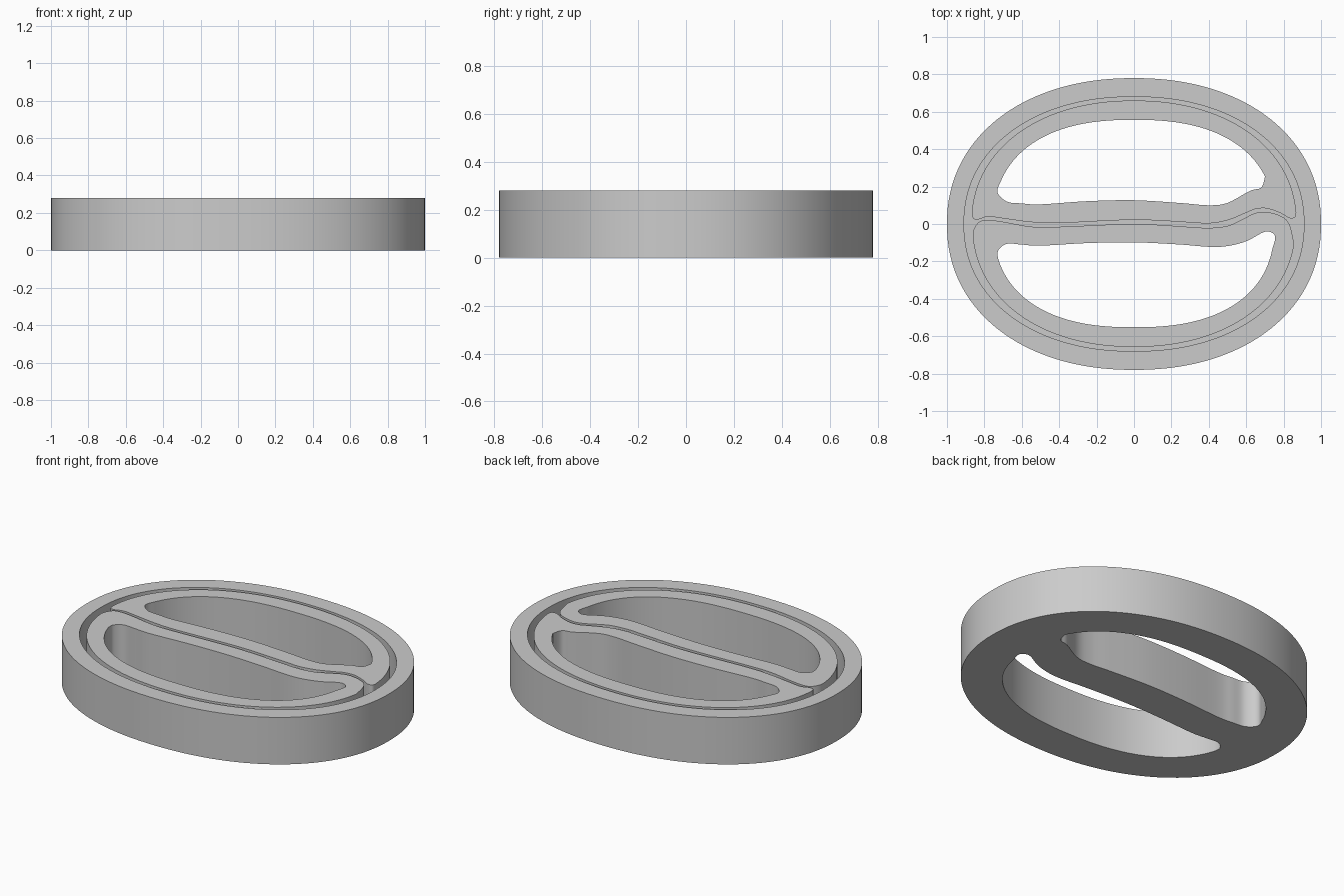
import bpy, bmesh
from math import sin, cos, radians

cube = bpy.data.objects.get("Cube")
if cube:
    bpy.data.objects.remove(cube, do_unlink=True)

HEIGHT, FLOOR = 0.28, 0.08


def arc(a, b, n, start=0, end=360, count=120):
    """Points on a slightly squared oval between two polar angles."""
    pts = []
    for i in range(count):
        t = radians(start + (end - start) * i / count)
        r = ((abs(cos(t)) / a) ** n + (abs(sin(t)) / b) ** n) ** (-1 / n)
        pts.append((r * cos(t), r * sin(t)))
    return pts


def smooth_run(before, knots, after, steps=6):
    """Rounded path through the knots, tangent to the arc at both ends."""
    k = before[-2:] + knots + after[:2]
    pts = []
    for p0, p1, p2, p3 in zip(k, k[1:], k[2:], k[3:]):
        for s in range(1, steps + 1):
            t = s / steps
            pts.append(tuple(
                0.5 * (2 * b + (c - a) * t + (2 * a - 5 * b + 4 * c - d) * t * t
                       + (3 * b - a - 3 * c + d) * t ** 3)
                for a, b, c, d in zip(p0, p1, p2, p3)))
    return pts[:-1]


def closed(rim_arc, knots):
    return rim_arc + smooth_run(rim_arc, knots, rim_arc)


# Outlines of the rim, the two half rings and their openings
outer = arc(1, 0.78, 2.15, count=144)
rim_inner = arc(0.909, 0.68, 2.15, count=144)

back_ring = closed(arc(0.87, 0.66, 2.15, 4, 177), [
    (-.86, .03), (-.83, .025), (-.78, .04), (-.7, .03), (-.55, .01), (-.4, .005),
    (0, .022), (.3, .008), (.4, .003), (.5, .02), (.6, .06), (.65, .08), (.71, .083),
    (.78, .06), (.83, .032), (.86, .035)])

front_ring = closed(arc(0.865, 0.657, 2.15, 186, 354), [
    (.83, 0), (.78, .045), (.7, .065), (.64, .055), (.57, .02), (.5, -.01), (.4, -.021),
    (.3, -.016), (0, 0), (-.4, -.015), (-.55, -.014), (-.7, .012), (-.78, .021),
    (-.83, .01), (-.86, -.04)])

back_hole = closed(arc(0.75, 0.557, 2.4, 20, 163), [
    (-.73, .17), (-.68, .12), (-.6, .11), (-.5, .105), (-.25, .122), (0, .127),
    (.25, .112), (.4, .1), (.5, .113), (.62, .177), (.68, .195)])

front_hole = closed(arc(0.75, 0.552, 2.4, 194, 351), [
    (.755, -.07), (.73, -.043), (.69, -.045), (.6, -.092), (.5, -.118), (.4, -.122),
    (.25, -.11), (0, -.098), (-.25, -.102), (-.5, -.116), (-.6, -.11), (-.68, -.106),
    (-.725, -.14)])

bm = bmesh.new()


def wall(outline, low, high):
    """Upright wall along an outline; returns its lower and upper edge loops."""
    rows = [[bm.verts.new((x, y, z)) for x, y in outline] for z in (low, high)]
    n = len(outline)
    for i in range(n):
        j = (i + 1) % n
        bm.faces.new((rows[0][i], rows[0][j], rows[1][j], rows[1][i]))
    return [[bm.edges.get((row[i], row[(i + 1) % n])) for i in range(n)] for row in rows]


def cap(*loops):
    """Flat face between an outer loop and the loops inside it."""
    bmesh.ops.triangle_fill(bm, edges=[e for loop in loops for e in loop],
                            use_beauty=True, normal=(0, 0, 1))


# Upright walls
outer_low, outer_top = wall(outer, 0, HEIGHT)
groove_low, groove_top = wall(rim_inner, FLOOR, HEIGHT)
back_low, back_top = wall(back_ring, FLOOR, HEIGHT)
front_low, front_top = wall(front_ring, FLOOR, HEIGHT)
bhole_low, bhole_top = wall(back_hole, 0, HEIGHT)
fhole_low, fhole_top = wall(front_hole, 0, HEIGHT)

# Underside, groove floor, rim top and half ring tops
cap(outer_low, bhole_low, fhole_low)
cap(groove_low, back_low, front_low)
cap(outer_top, groove_top)
cap(back_top, bhole_top)
cap(front_top, fhole_top)
bmesh.ops.recalc_face_normals(bm, faces=bm.faces)

mesh = bpy.data.meshes.new("grooved_oval_body")
bm.to_mesh(mesh)
bm.free()
body = bpy.data.objects.new("grooved_oval_body", mesh)
bpy.context.collection.objects.link(body)

# Plain grey material
grey = bpy.data.materials.new("light_grey")
grey.use_nodes = True
colour = (0.6, 0.6, 0.6, 1)
grey.diffuse_color = colour
grey.node_tree.nodes["Principled BSDF"].inputs["Base Color"].default_value = colour
mesh.materials.append(grey)

bpy.ops.object.select_all(action='DESELECT')
body.select_set(True)
bpy.context.view_layer.objects.active = body
bpy.ops.object.shade_smooth_by_angle(angle=radians(30))
